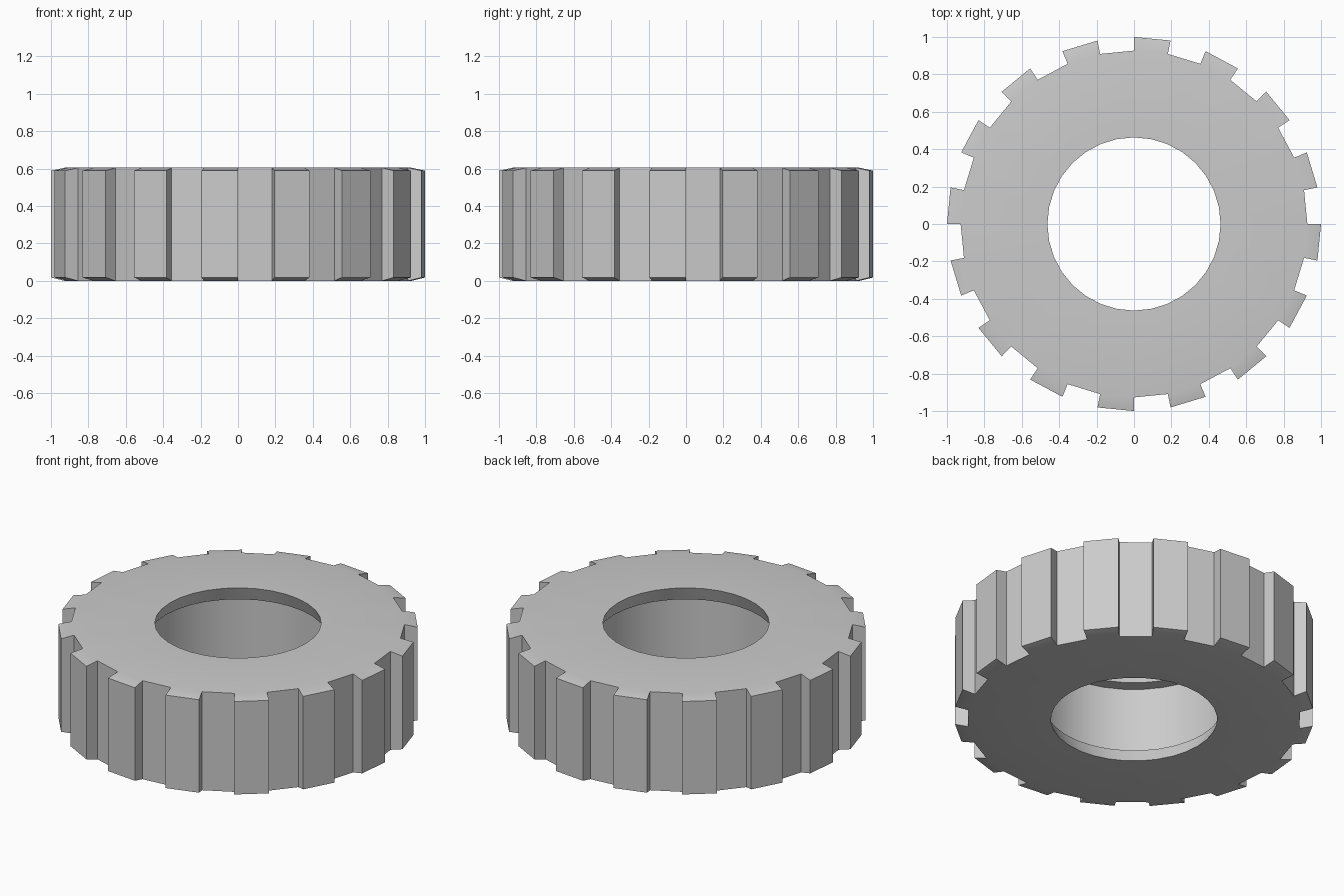
import bpy, bmesh
from math import cos, sin, pi, radians, hypot

if "Cube" in bpy.data.objects:
    bpy.data.objects.remove(bpy.data.objects["Cube"])

N = 32          # segments round the ring; every second one carries a tread block
H = 0.605       # overall height
ROOT = 0.927    # radius between the blocks

# Closed cross-section (radius, z): outer body, thin lips, recessed inner wall
profile = [(0.463, 0), (ROOT, 0), (ROOT, H), (0.463, H),
           (0.495, H - 0.085), (0.57, H - 0.085), (0.57, 0.085), (0.495, 0.085)]

bm = bmesh.new()
rings = []
for i in range(N):
    a = 2 * pi * i / N
    rings.append([bm.verts.new((r * cos(a), r * sin(a), z)) for r, z in profile])

# Ring body
blocks = []
P = len(profile)
for i in range(N):
    A, B = rings[i], rings[(i + 1) % N]
    for k in range(P):
        m = (k + 1) % P
        f = bm.faces.new((A[k], B[k], B[m], A[m]))
        if k == 1 and i % 2:
            blocks.append(f)

# Tread blocks: pull alternate outer faces outward, tapering top and bottom
bm.normal_update()
for f in bmesh.ops.extrude_discrete_faces(bm, faces=blocks)["faces"]:
    for v in f.verts:
        s = 1.0 / hypot(v.co.x, v.co.y)
        v.co.x *= s
        v.co.y *= s
        v.co.z = 0.018 if v.co.z < H / 2 else H - 0.016

bmesh.ops.recalc_face_normals(bm, faces=bm.faces[:])
mesh = bpy.data.meshes.new("tyre")
bm.to_mesh(mesh)
bm.free()
tyre = bpy.data.objects.new("tyre", mesh)
bpy.context.collection.objects.link(tyre)

# Smooth bore, sharp block edges
bpy.context.view_layer.objects.active = tyre
tyre.select_set(True)
bpy.ops.object.shade_smooth_by_angle(angle=radians(25))
